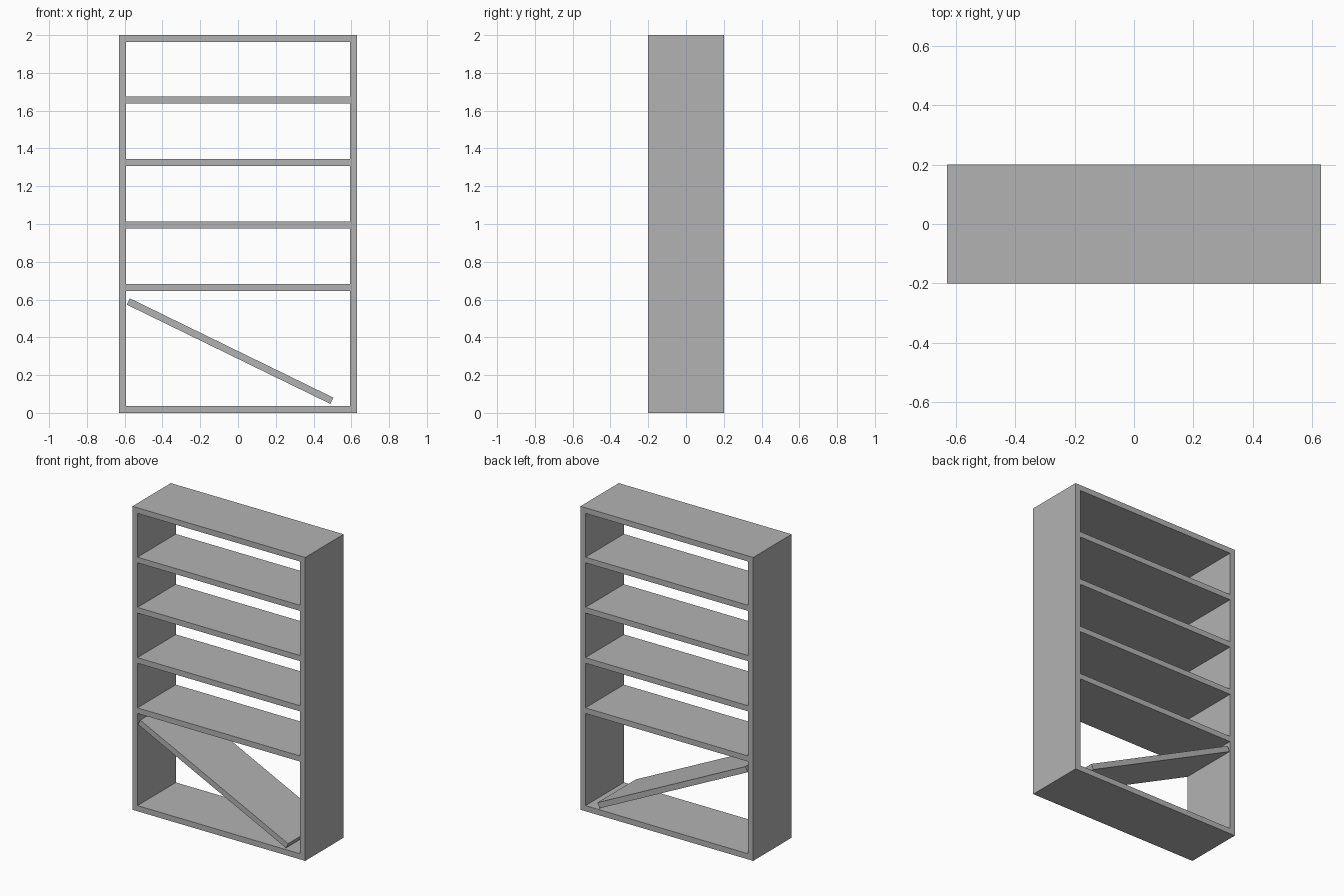
import bpy
import math

cube = bpy.data.objects.get("Cube")
if cube:
    bpy.data.objects.remove(cube, do_unlink=True)

WIDTH, DEPTH, HEIGHT, BOARD = 1.26, 0.4, 2.0, 0.037
INNER = WIDTH - 2 * BOARD

grey = bpy.data.materials.new("plain_grey")
grey.use_nodes = True
colour = (0.45, 0.45, 0.45, 1)
grey.diffuse_color = colour
grey.node_tree.nodes["Principled BSDF"].inputs["Base Color"].default_value = colour


def board(name, size, centre, tilt=0):
    """Add one flat board, optionally tilted about the depth axis."""
    bpy.ops.mesh.primitive_cube_add(size=1, location=centre, rotation=(0, tilt, 0))
    obj = bpy.context.object
    obj.name = name
    obj.scale = size
    bpy.ops.object.transform_apply(location=False, rotation=False, scale=True)
    obj.data.materials.append(grey)
    return obj


# Upright sides
for name, side in (("left_side", 1), ("right_side", -1)):
    board(name, (BOARD, DEPTH, HEIGHT), (side * (WIDTH - BOARD) / 2, 0, HEIGHT / 2))

# Top and bottom boards
board("top_board", (INNER, DEPTH, BOARD), (0, 0, HEIGHT - BOARD / 2))
board("bottom_board", (INNER, DEPTH, BOARD), (0, 0, BOARD / 2))

# Evenly spaced shelves
for i in range(4):
    board(f"shelf_{i + 1}", (INNER, DEPTH, BOARD), (0, 0, 0.663 + 0.331 * i))

# Fallen lowest shelf, leaning down towards the left side
board("fallen_shelf", (1.2, DEPTH, BOARD), (-0.042, 0, 0.327), math.radians(26))
